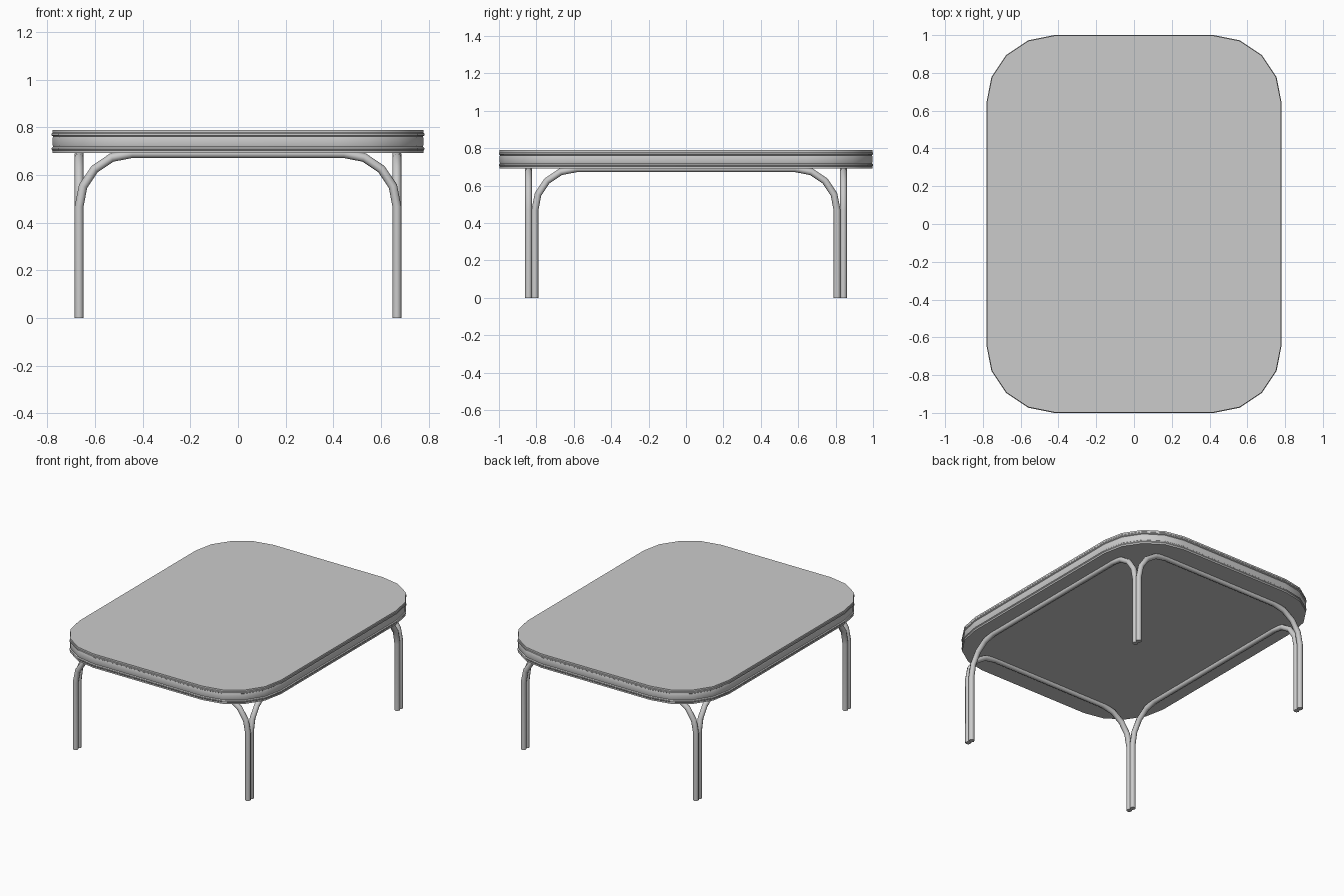
import bpy, bmesh
from math import sin, cos, pi, radians

if "Cube" in bpy.data.objects:
    bpy.data.objects.remove(bpy.data.objects["Cube"])

HALF_X, HALF_Y, CORNER = 0.782, 1.0, 0.36
TUBE_R, BEND_R, BAR_Z, SEGS = 0.0185, 0.222, 0.69, 4


def smooth(obj, degrees):
    bpy.ops.object.select_all(action='DESELECT')
    obj.select_set(True)
    bpy.context.view_layer.objects.active = obj
    bpy.ops.object.shade_smooth_by_angle(angle=radians(degrees))


def outline(inset):
    """Rounded rectangle, four segments per corner."""
    r, pts = CORNER - inset, []
    for q, (sx, sy) in enumerate([(1, 1), (-1, 1), (-1, -1), (1, -1)]):
        for i in range(SEGS + 1):
            a = (q + i / SEGS) * pi / 2
            pts.append((sx * (HALF_X - CORNER) + r * cos(a),
                        sy * (HALF_Y - CORNER) + r * sin(a)))
    return pts


def table_top():
    # Edge profile (inset, z): raised rims above and below a recessed band
    profile = [(0.003, 0.692), (0.003, 0.703), (0.0, 0.707), (0.0, 0.714),
               (0.006, 0.719), (0.004, 0.725), (0.004, 0.757),
               (0.006, 0.762), (0.0, 0.766), (0.0, 0.774),
               (0.003, 0.778), (0.003, 0.79)]
    bm = bmesh.new()
    rings = [[bm.verts.new((x, y, z)) for x, y in outline(d)] for d, z in profile]
    n = len(rings[0])
    for lo, hi in zip(rings, rings[1:]):
        for i in range(n):
            j = (i + 1) % n
            bm.faces.new((lo[i], lo[j], hi[j], hi[i]))
    bm.faces.new(rings[0][::-1])
    bm.faces.new(rings[-1])
    mesh = bpy.data.meshes.new("table_top")
    bm.to_mesh(mesh)
    bm.free()
    obj = bpy.data.objects.new("table_top", mesh)
    bpy.context.collection.objects.link(obj)
    smooth(obj, 30)


def leg_arch(name, half_span, place):
    """Tube bent into an arch: two legs joined by a bar under the top."""
    half = [(half_span, 0.0)]
    for i in range(SEGS + 1):
        a = i / SEGS * pi / 2
        half.append((half_span - BEND_R + BEND_R * cos(a),
                     BAR_Z - BEND_R + BEND_R * sin(a)))
    path = half + [(-u, z) for u, z in reversed(half)]
    curve = bpy.data.curves.new(name, 'CURVE')
    curve.dimensions = '3D'
    curve.bevel_depth, curve.bevel_resolution = TUBE_R, 2
    curve.use_fill_caps = True
    spline = curve.splines.new('POLY')
    spline.points.add(len(path) - 1)
    for p, (u, z) in zip(spline.points, path):
        p.co = (*place(u), z, 1)
    obj = bpy.data.objects.new(name, curve)
    bpy.context.collection.objects.link(obj)
    bpy.ops.object.select_all(action='DESELECT')
    obj.select_set(True)
    bpy.context.view_layer.objects.active = obj
    bpy.ops.object.convert(target='MESH')
    smooth(bpy.context.view_layer.objects.active, 50)


table_top()

# Arches across the ends, and along the sides just inside them
for s, end, side in [(-1, "front", "left"), (1, "back", "right")]:
    leg_arch(end + "_leg_arch", 0.667, lambda u: (u, s * 0.842))
    leg_arch(side + "_leg_arch", 0.808, lambda u: (s * 0.667, u))
